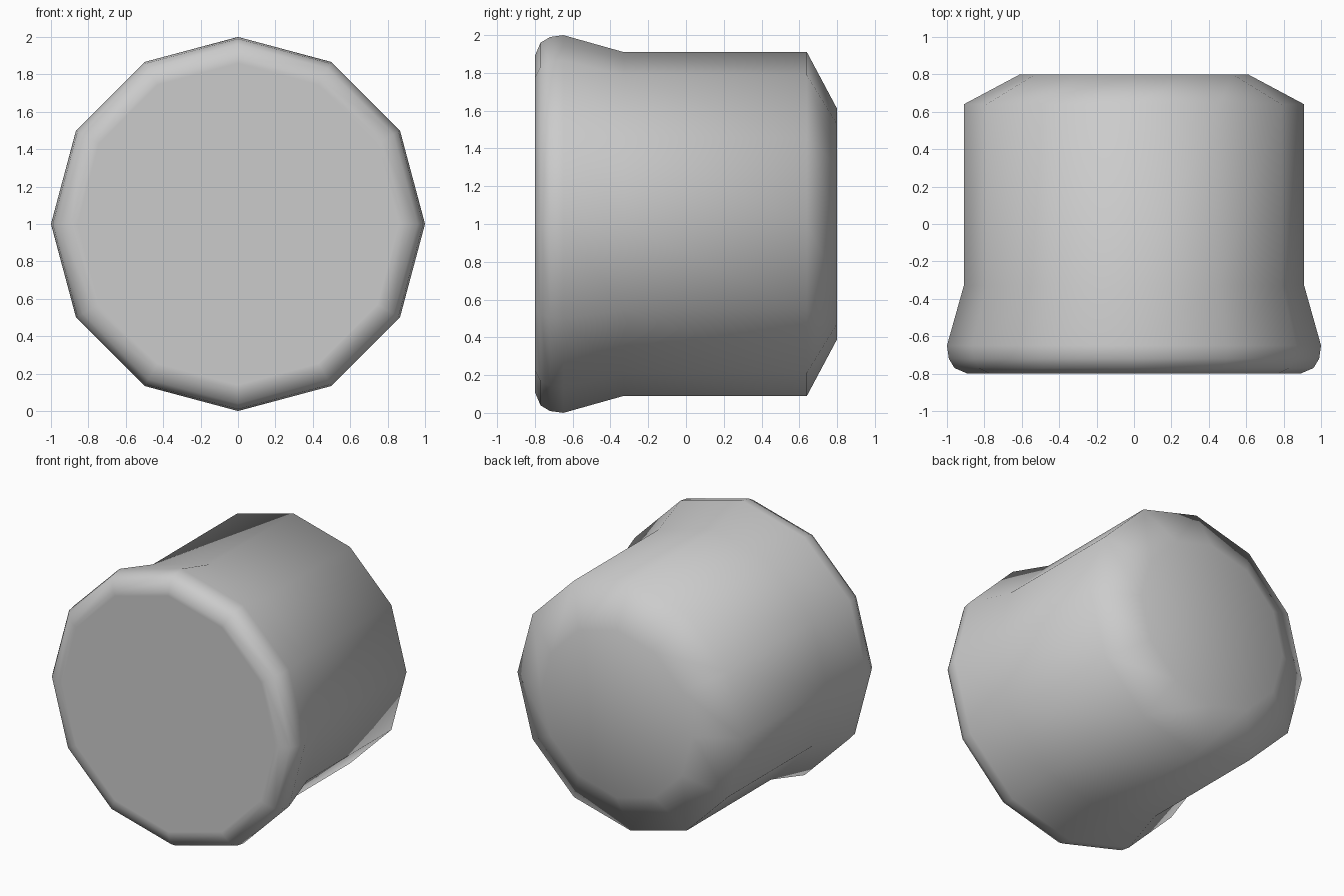
import bpy, bmesh
from math import tau
from mathutils import Vector

cube = bpy.data.objects.get("Cube")
if cube:
    bpy.data.objects.remove(cube, do_unlink=True)


def make_material(name, colour):
    mat = bpy.data.materials.new(name)
    mat.use_nodes = True
    mat.diffuse_color = colour
    bsdf = next(n for n in mat.node_tree.nodes if n.type == 'BSDF_PRINCIPLED')
    bsdf.inputs["Base Color"].default_value = colour
    return mat


def lathe_y(name, profile, sides, centre_z, mat):
    """Spin a (radius, y) profile about the y axis and cap both ends."""
    bm = bmesh.new()
    verts = [bm.verts.new((r, y, centre_z)) for r, y in profile]
    edges = [bm.edges.new(pair) for pair in zip(verts, verts[1:])]
    bmesh.ops.spin(bm, geom=verts + edges, cent=Vector((0, 0, centre_z)),
                   axis=Vector((0, 1, 0)), angle=tau, steps=sides)
    bmesh.ops.remove_doubles(bm, verts=bm.verts[:], dist=0.0005)
    bmesh.ops.holes_fill(bm, edges=[e for e in bm.edges if e.is_boundary], sides=sides)
    bmesh.ops.recalc_face_normals(bm, faces=bm.faces[:])
    for face in bm.faces:
        face.smooth = True
    mesh = bpy.data.meshes.new(name)
    bm.to_mesh(mesh)
    bm.free()
    mesh.materials.append(mat)
    obj = bpy.data.objects.new(name, mesh)
    bpy.context.collection.objects.link(obj)
    return obj


grey = make_material("plain grey", (0.6, 0.6, 0.6, 1))

# Knob: flat face with rounded rim, flared neck, straight barrel, chamfered back
knob_profile = [
    (0.86, -0.80), (0.89, -0.80), (0.96, -0.77), (0.99, -0.72), (1.0, -0.65),
    (0.91, -0.33), (0.91, 0.64), (0.61, 0.80),
]
lathe_y("knob", knob_profile, 12, 1.0, grey)
